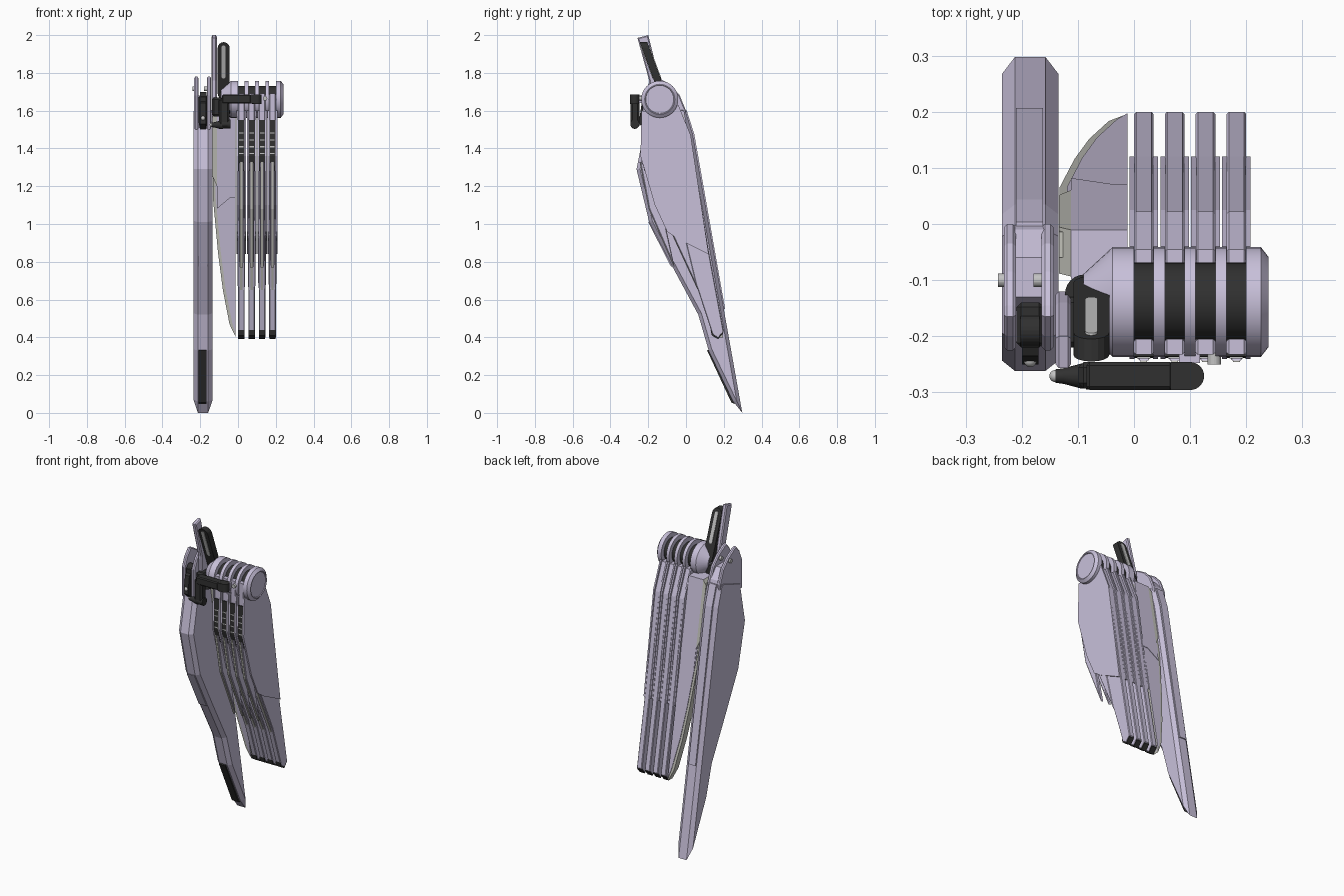
import bpy, bmesh, math
from mathutils import Vector, Matrix

if "Cube" in bpy.data.objects:
    bpy.data.objects.remove(bpy.data.objects["Cube"])


def material(name, rgb):
    m = bpy.data.materials.new(name)
    m.diffuse_color = (*rgb, 1)
    m.use_nodes = True
    m.node_tree.nodes["Principled BSDF"].inputs["Base Color"].default_value = m.diffuse_color
    return m


LILAC = material("lilac_paint", (0.58, 0.53, 0.70))
DARK = material("dark_rubber", (0.03, 0.03, 0.03))
PALE = material("pale_edge", (0.54, 0.54, 0.49))
STEEL = material("light_steel", (0.55, 0.55, 0.55))


def finish(name, bm, mat):
    bmesh.ops.recalc_face_normals(bm, faces=bm.faces)
    me = bpy.data.meshes.new(name)
    bm.to_mesh(me)
    bm.free()
    me.materials.append(mat)
    ob = bpy.data.objects.new(name, me)
    bpy.context.collection.objects.link(ob)
    return ob


def inset(poly, d):
    """Move each edge of a counter-clockwise outline inwards by d."""
    out = []
    for i, p in enumerate(poly):
        p, a, b = Vector(p), Vector(poly[i - 1]), Vector(poly[(i + 1) % len(poly)])
        e1, e2 = (p - a).normalized(), (b - p).normalized()
        n1, n2 = Vector((-e1.y, e1.x)), Vector((-e2.y, e2.x))
        out.append(tuple(p + (n1 + n2) * d / (1 + n1.dot(n2))))
    return out


def loft(name, rings, mat):
    bm = bmesh.new()
    vs = [[bm.verts.new(p) for p in r] for r in rings]
    n = len(vs[0])
    for a, b in zip(vs, vs[1:]):
        for i in range(n):
            bm.faces.new((a[i], a[(i + 1) % n], b[(i + 1) % n], b[i]))
    bm.faces.new(vs[0])
    bm.faces.new(vs[-1][::-1])
    return finish(name, bm, mat)


def slab(name, poly, x0, x1, mat, bevel=0.0, depth=None):
    """Side outline (y, z) swept along x, optionally with chamfered rims."""
    layers = [(x0, poly), (x1, poly)]
    if bevel:
        small = inset(poly, depth or bevel)
        layers = [(x0, small), (x0 + bevel, poly), (x1 - bevel, poly), (x1, small)]
    return loft(name, [[(x, y, z) for y, z in p] for x, p in layers], mat)


def lathe_x(name, sections, y, z, mat, n=32):
    """Round part about the x axis from (x, radius) pairs."""
    rings = [[(x, y + r * math.cos(2 * math.pi * i / n), z + r * math.sin(2 * math.pi * i / n))
              for i in range(n)] for x, r in sections]
    ob = loft(name, rings, mat)
    for f in ob.data.polygons:
        f.use_smooth = len(f.vertices) == 4
    ob.data.set_sharp_from_angle(angle=math.radians(30))
    return ob


def box(name, lo, hi, mat, bevel=0.0):
    lo, hi = Vector(lo), Vector(hi)
    bm = bmesh.new()
    bmesh.ops.create_cube(bm, size=1, matrix=Matrix.Translation((lo + hi) / 2) @ Matrix.Diagonal((*(hi - lo), 1)))
    if bevel:
        bmesh.ops.bevel(bm, geom=bm.edges[:], offset=bevel, segments=1, affect='EDGES')
    return finish(name, bm, mat)


def ball(name, loc, r, mat):
    bm = bmesh.new()
    bmesh.ops.create_uvsphere(bm, u_segments=14, v_segments=8, radius=r, matrix=Matrix.Translation(loc))
    for f in bm.faces:
        f.smooth = True
    return finish(name, bm, mat)


def disc(name, loc, r, h, axis, mat):
    bm = bmesh.new()
    rot = Vector((0, 0, 1)).rotation_difference(Vector(axis)).to_matrix().to_4x4()
    bmesh.ops.create_cone(bm, cap_ends=True, segments=24, radius1=r, radius2=r, depth=h,
                          matrix=Matrix.Translation(loc) @ rot)
    return finish(name, bm, mat)


# Long outer blade, chamfered all around
BLADE = [(-0.24, 1.4), (-0.262, 1.29), (-0.195, 1.01), (-0.075, 0.78), (0.065, 0.52), (0.12, 0.33),
         (0.25, 0.06), (0.298, 0.0), (0.035, 1.475), (-0.01, 1.62), (-0.21, 1.55)]
slab("long_blade", BLADE, -0.235, -0.135, LILAC, 0.023, 0.018)
slab("blade_tip_pad", [(0.112, 0.33), (0.24, 0.055), (0.265, 0.045), (0.13, 0.34)], -0.21, -0.166, DARK)
slab("blade_back_panel", [(-0.02, 1.6), (0.02, 1.46), (0.185, 0.55), (0.207, 0.55), (0.044, 1.475), (0.004, 1.6)],
     -0.21, -0.162, LILAC)
slab("blade_front_step", [(-0.2, 1.01), (-0.08, 0.775), (-0.06, 0.78), (-0.12, 1.0)], -0.213, -0.16, LILAC)

# Forked top of the blade, with hinge pins
FORK = [(-0.225, 1.5), (-0.01, 1.5), (0.0, 1.6), (-0.035, 1.685), (-0.085, 1.738), (-0.145, 1.775),
        (-0.165, 1.78), (-0.2, 1.74), (-0.225, 1.68)]
for i, x in enumerate((-0.232, -0.165)):
    slab(f"fork_plate_{i}", FORK, x, x + 0.022, LILAC, 0.006)
    disc(f"fork_pin_{i}", (x + (0.0 if i == 0 else -0.004), -0.1, 1.715), 0.012, 0.02, (1, 0, 0), STEEL)
slab("fork_core", [(-0.17, 1.5), (-0.03, 1.5), (-0.01, 1.62), (-0.06, 1.68), (-0.13, 1.68)], -0.212, -0.16, LILAC)

# Dark latch in the fork
box("latch_body", (-0.209, -0.22, 1.49), (-0.161, -0.14, 1.68), DARK, 0.008)
slab("latch_nose", [(-0.25, 1.53), (-0.2, 1.49), (-0.2, 1.66), (-0.235, 1.64)], -0.2, -0.17, DARK)
disc("latch_roller", (-0.185, -0.19, 1.67), 0.028, 0.034, (1, 0, 0), DARK)
ball("latch_ball", (-0.185, -0.243, 1.56), 0.012, STEEL)


# Middle feather: curved plate with a pale edge, leaning back
def leaning_plate(name, outline, front, back, mat):
    y = lambda z: 0.2 - (z - 0.4) * 0.178
    return loft(name, [[(x, y(z) + o, z) for x, z in outline] for o in (front, back)], mat)


EDGE = [(-0.134, 1.58), (-0.133, 1.14), (-0.106, 0.85), (-0.08, 0.65), (-0.045, 0.47), (-0.012, 0.4)]
leaning_plate("middle_feather_edge", EDGE + [(-0.012, 1.58)], -0.05, -0.004, PALE)
leaning_plate("middle_feather", [(x + 0.014, z + 0.008) for x, z in EDGE[:-1]] + [(-0.012, 0.415), (-0.012, 1.58)],
              -0.054, 0.0, LILAC)
leaning_plate("middle_feather_cover", [(-0.112, 1.6), (-0.112, 1.08), (-0.04, 1.14), (-0.012, 1.14), (-0.012, 1.6)],
              -0.085, 0.003, LILAC)
leaning_plate("middle_feather_rim", [(-0.134, 1.57), (-0.134, 1.25), (-0.112, 1.2), (-0.112, 1.6)],
              -0.08, 0.003, PALE)

# Four layered feathers
COVER = [(-0.235, 1.6), (-0.241, 1.36), (-0.165, 1.1), (-0.1, 0.96), (-0.04, 0.92), (0.12, 0.84),
         (0.025, 1.47), (-0.04, 1.63), (-0.14, 1.59)]
CORE = [(-0.233, 1.69), (-0.226, 1.36), (-0.15, 1.1), (-0.06, 0.95), (0.06, 0.66), (0.14, 0.415), (0.17, 0.395),
        (0.2, 0.43), (0.12, 0.86), (0.022, 1.46), (-0.045, 1.62), (-0.2, 1.62), (-0.205, 1.69)]
FRONT = [(-0.243, 1.33), (-0.195, 1.08), (-0.06, 0.77), (-0.11, 1.0), (-0.12, 1.25)]
SECOND = [(-0.16, 1.16), (-0.06, 0.92), (0.065, 0.65), (0.0, 0.92), (0.0, 1.2)]
TIP = [(0.13, 0.44), (0.137, 0.41), (0.17, 0.39), (0.197, 0.422), (0.193, 0.44), (0.17, 0.41)]
CENTRES = [0.0175 + 0.055 * i for i in range(4)]
for i, c in enumerate(CENTRES):
    for s in (-1, 1):
        slab(f"feather_cover_{i}_{s}", COVER, c + s * 0.021 - 0.0045, c + s * 0.021 + 0.0045, LILAC)
    slab(f"feather_core_{i}", CORE, c - 0.0175, c + 0.0175, LILAC, 0.004)
    for label, poly, half in (("front", FRONT, 0.012), ("second", SECOND, 0.0205)):
        slab(f"{label}_barb_{i}", poly, c - half, c + half, LILAC, 0.004)
        slab(f"{label}_barb_edge_{i}", [(y - 0.003, z) for y, z in poly], c - 0.006, c + 0.006, PALE)
    slab(f"feather_tip_{i}", TIP, c - 0.0165, c + 0.0165, DARK)
    slab(f"front_vent_{i}", [(-0.236, 1.55), (-0.239, 1.36), (-0.22, 1.28), (-0.18, 1.28), (-0.18, 1.55)],
         c - 0.0165, c + 0.0165, DARK)
    for k in range(4):
        z = 1.37 + 0.036 * k
        box(f"vent_rib_{i}_{k}", (c - 0.012, -0.2395, z), (c + 0.012, -0.22, z + 0.006), STEEL)

# Shoulder drum: dark core, lilac rings, end cap and cone
Y, Z = -0.139, 1.66
lathe_x("drum_core", [(-0.03, 0.07), (0.21, 0.07)], Y, Z, DARK)
for i in range(3):
    lathe_x(f"drum_ring_{i}", [(0.035 + 0.055 * i, 0.098), (0.055 + 0.055 * i, 0.098)], Y, Z, LILAC)
lathe_x("drum_end_cap", [(0.2, 0.098), (0.226, 0.098), (0.24, 0.08), (0.24, 0.076), (0.235, 0.074)], Y, Z, LILAC)
lathe_x("drum_cone", [(-0.09, 0.05), (-0.038, 0.098), (0.0, 0.098)], Y, Z, LILAC)
for i, y in enumerate((-0.125, -0.197)):
    disc(f"hinge_wheel_{i}", (-0.088 + 0.012 * i, y, 1.62), 0.035, 0.07, (0, 0, 1), DARK)
box("hinge_block", (-0.138, -0.22, 1.57), (-0.08, -0.13, 1.67), DARK, 0.01)

# Upright handle leaning forwards: lilac plate, dark slotted grip, steel insert
slab("handle_plate", [(-0.19, 1.58), (-0.12, 1.6), (-0.14, 1.76), (-0.2, 2.0), (-0.257, 1.985), (-0.195, 1.76)],
     -0.14, -0.112, LILAC, 0.006)


def leaning_grip(name, half, z0, z1, front, back, mat):
    cx, pts = -0.076, []
    for sign, end in ((1, z1 - half), (-1, z0 + half)):
        for k in range(9):
            a = math.pi * k / 8
            pts.append((cx + sign * half * math.cos(a), end + sign * half * math.sin(a)))
    lean = lambda z: -0.15 - (z - 1.76) * 0.37
    return loft(name, [[(x, lean(z) + o, z) for x, z in pts] for o in (front, back)], mat)


leaning_grip("handle_grip", 0.032, 1.66, 1.963, -0.02, 0.02, DARK)
leaning_grip("handle_insert", 0.011, 1.77, 1.945, -0.024, 0.024, STEEL)

# Front linkage arm
box("arm_bar", (-0.085, -0.296, 1.637), (0.07, -0.246, 1.685), DARK, 0.006)
disc("arm_end", (0.1, -0.271, 1.661), 0.025, 0.05, (0, 0, 1), DARK)
box("arm_end_link", (0.065, -0.296, 1.637), (0.1, -0.246, 1.685), DARK)
box("arm_drop", (-0.1, -0.293, 1.51), (-0.045, -0.246, 1.665), DARK, 0.01)
disc("arm_knuckle", (-0.063, -0.271, 1.53), 0.024, 0.045, (1, 0, 0), DARK)
lathe_x("arm_taper", [(-0.14, 0.012), (-0.125, 0.014), (-0.095, 0.022), (-0.08, 0.022)], -0.271, 1.525, DARK, 12)
ball("arm_ball", (-0.14, -0.271, 1.525), 0.011, STEEL)
box("arm_mount", (0.08, -0.248, 1.64), (0.118, -0.2, 1.68), LILAC)
disc("arm_mount_pin", (0.143, -0.24, 1.665), 0.012, 0.02, (0, 1, 0), STEEL)
